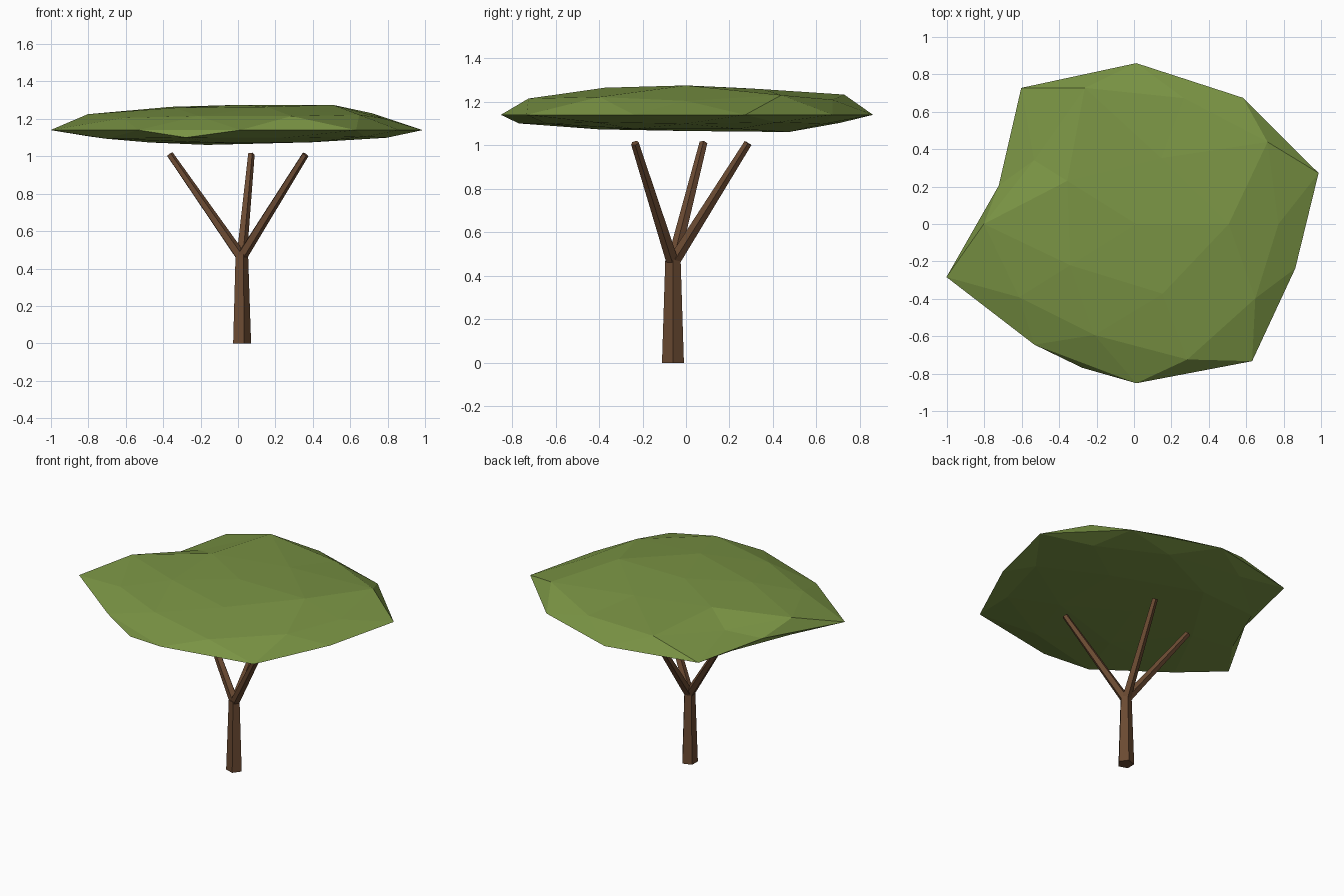
import bpy, bmesh, math
from mathutils import Vector

if "Cube" in bpy.data.objects:
    bpy.data.objects.remove(bpy.data.objects["Cube"])


def material(name, rgb):
    m = bpy.data.materials.new(name)
    m.diffuse_color = (*rgb, 1)
    m.use_nodes = True
    m.node_tree.nodes["Principled BSDF"].inputs["Base Color"].default_value = m.diffuse_color
    return m


bark = material("bark brown", (0.147, 0.069, 0.032))
leaf = material("leaf green", (0.195, 0.296, 0.058))


def add_object(name, bm, mat):
    me = bpy.data.meshes.new(name)
    bmesh.ops.recalc_face_normals(bm, faces=bm.faces[:])
    bm.to_mesh(me)
    bm.free()
    me.materials.append(mat)
    ob = bpy.data.objects.new(name, me)
    bpy.context.collection.objects.link(ob)
    return ob


def limb(name, start, end, r1, r2):
    """Tapered five-sided limb between two points, one corner on local +x."""
    a, b = Vector(start), Vector(end)
    q = Vector((0, 0, 1)).rotation_difference((b - a).normalized())
    bm = bmesh.new()
    loops = []
    for centre, r in ((a, r1), (b, r2)):
        loop = []
        for i in range(5):
            t = math.tau * i / 5
            loop.append(bm.verts.new(centre + q @ Vector((r * math.cos(t), r * math.sin(t), 0))))
        loops.append(loop)
    low, high = loops
    for i in range(5):
        j = (i + 1) % 5
        bm.faces.new((low[i], low[j], high[j], high[i]))
    bm.faces.new(low[::-1])
    bm.faces.new(high)
    return add_object(name, bm, bark)


# Trunk and three branches
limb("trunk", (0.017, -0.06, 0), (0.017, -0.06, 0.475), 0.053, 0.037)
tips = [(-0.365, 0.08, 1.01), (0.07, 0.285, 1.01), (0.36, -0.235, 1.01)]
for i, tip in enumerate(tips):
    limb(f"branch_{i + 1}", (0.017, -0.06, 0.46), tip, 0.03, 0.019)

# Canopy: flattened icosphere, each ring of points pushed in or out
# key: height level -> (first angle, step, swell factors)
rings = {
    10: (0, 360, [0.80]),
    9: (0, 72, [0.94, 0.82, 0.867, 0.83, 0.867]),
    5: (36, 72, [1.02, 1.046, 0.958, 0.853, 0.925]),
    4: (0, 72, [0.85, 0.92, 0.755, 0.866, 0.99]),
    0: (18, 36, [1.025, 0.97, 1.0, 1.046, 0.773, 1.067, 0.927, 0.99, 1.054, 0.894]),
    -4: (36, 72, [0.92, 0.97, 0.90, 1.05, 0.92]),
    -5: (0, 72, [0.92, 0.92, 0.92, 1.04, 0.92]),
    -9: (36, 72, [0.905, 1.10, 0.92, 0.93, 0.90]),
    -10: (0, 360, [0.88]),
}
bm = bmesh.new()
bmesh.ops.create_icosphere(bm, subdivisions=2, radius=1)
for v in bm.verts:
    x, y, z = v.co
    first, step, swell = rings[round(z * 10)]
    angle = math.degrees(math.atan2(y, x))
    f = swell[round((angle - first) / step) % len(swell)]
    v.co = (0.012 + x * f, y * f * 0.86, 1.14 + z * f * (0.169 if z > 0 else 0.0845))
add_object("canopy", bm, leaf)
